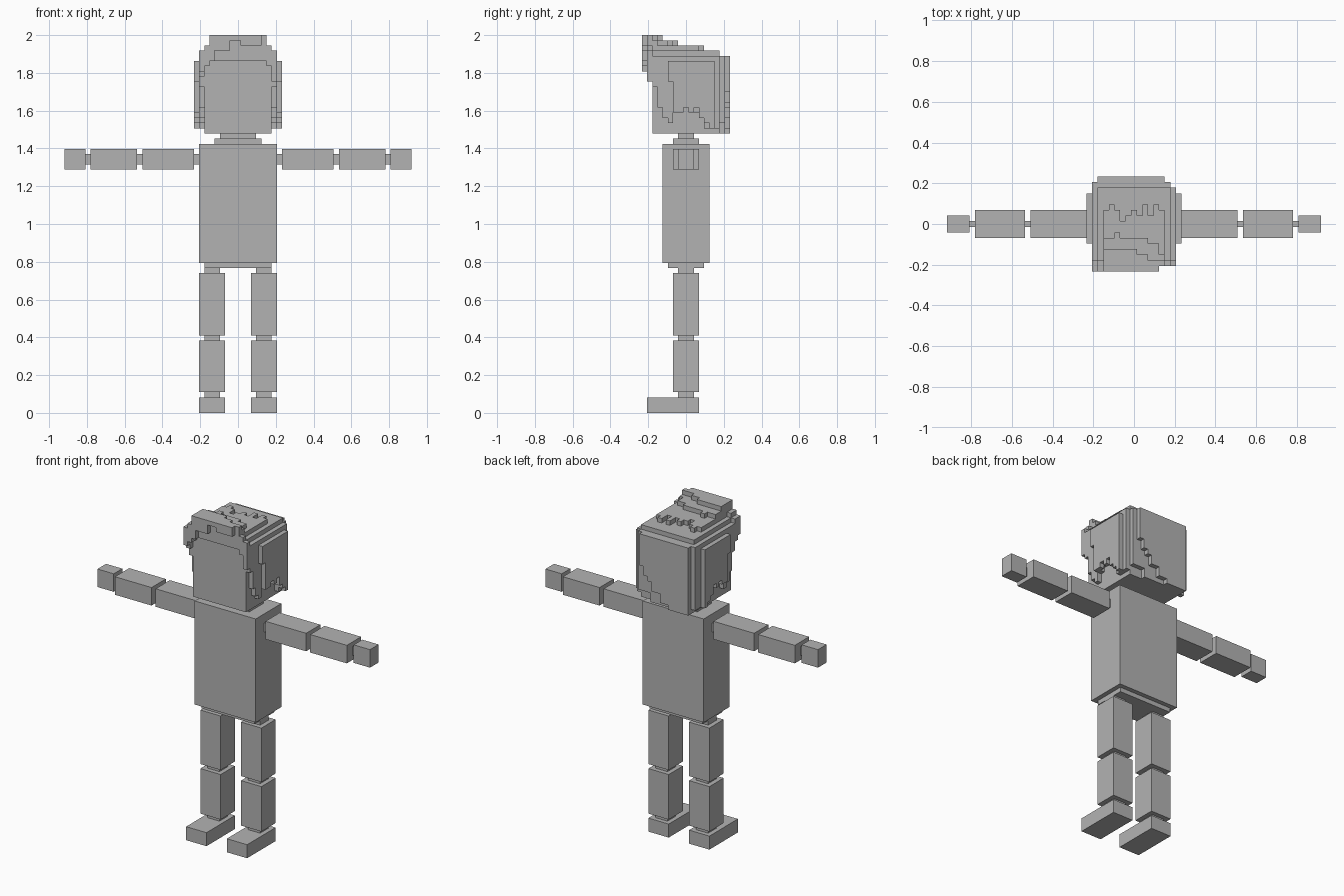
import bpy, bmesh

if "Cube" in bpy.data.objects:
    bpy.data.objects.remove(bpy.data.objects["Cube"])

U = 2 / 73  # one block cell

grey = bpy.data.materials.new("plain_grey")
grey.diffuse_color = (0.45, 0.45, 0.45, 1)
grey.use_nodes = True
grey.node_tree.nodes["Principled BSDF"].inputs["Base Color"].default_value = grey.diffuse_color


def make(name, bm):
    bmesh.ops.recalc_face_normals(bm, faces=bm.faces)
    me = bpy.data.meshes.new(name)
    bm.to_mesh(me)
    bm.free()
    me.materials.append(grey)
    ob = bpy.data.objects.new(name, me)
    bpy.context.collection.objects.link(ob)
    return ob


def slab(name, axis, a, b, columns):
    """Stepped outline, columns of (start, end, low, high), extruded along axis from a to b."""
    lower, upper = [], []
    for s, e, lo, hi in columns:
        lower += [(s, lo), (e, lo)]
        upper += [(s, hi), (e, hi)]
    outline = []
    for p in lower + upper[::-1]:
        if not outline or outline[-1] != p:
            outline.append(p)
    place = {"x": lambda p, d: (d, p[0], p[1]),
             "y": lambda p, d: (p[0], d, p[1]),
             "z": lambda p, d: (p[0], p[1], d)}[axis]
    bm = bmesh.new()
    rings = [[bm.verts.new([c * U for c in place(p, d)]) for p in outline] for d in (a, b)]
    bm.faces.new(rings[0])
    bm.faces.new(rings[1])
    n = len(outline)
    for i in range(n):
        j = (i + 1) % n
        bm.faces.new((rings[0][i], rings[0][j], rings[1][j], rings[1][i]))
    return make(name, bm)


def box(name, x, y, z):
    return slab(name, "z", z[0], z[1], [(x[0], x[1], y[0], y[1])])


def steps(edges, lows, high):
    return [(edges[i], edges[i + 1], lows[i], high) for i in range(len(lows))]


def sym(r):
    return (-r, r)


# Torso, pelvis, neck, head
box("torso", sym(7.5), sym(4.5), (29, 52))
box("pelvis", sym(6.5), sym(3.5), (28, 29))
box("neck_base", sym(4.5), sym(2.5), (52, 53))
box("neck", sym(3.5), sym(1.5), (53, 54))
box("head", sym(6.5), sym(6.5), (54, 68))

# Limbs, mirrored
for side, s in (("left", 1), ("right", -1)):
    def limb(part, x, y, z):
        box(side + "_" + part, sorted((s * x[0], s * x[1])), y, z)

    limb("shoulder", (7.5, 8.5), sym(1.5), (48, 50))
    limb("upper_arm", (8.5, 18.5), sym(2.5), (47, 51))
    limb("elbow", (18.5, 19.5), sym(0.5), (48, 50))
    limb("forearm", (19.5, 28.5), sym(2.5), (47, 51))
    limb("wrist", (28.5, 29.5), sym(0.5), (48, 50))
    limb("hand", (29.5, 33.5), sym(1.5), (47, 51))
    limb("hip", (3.5, 6.5), sym(1.5), (27, 28))
    limb("thigh", (2.5, 7.5), sym(2.5), (15, 27))
    limb("knee", (3.5, 6.5), sym(1.5), (14, 15))
    limb("shin", (2.5, 7.5), sym(2.5), (4, 14))
    limb("ankle", (3.5, 6.5), sym(1.5), (3, 4))
    limb("foot", (2.5, 7.5), (-7.5, 2.5), (0, 3))

    # Side hair with ragged lower edge
    slab(side + "_hair_inner", "x", s * 6.5, s * 7.5, steps(
        [-6.5, -5.5, -4.5, -3.5, -2.5, -1.5, 1.5, 2.5, 3.5, 6.5],
        [63, 59, 57, 56, 58, 59, 58, 57, 55], 68))
    slab(side + "_hair_outer", "x", s * 7.5, s * 8.5, steps(
        [-3.5, -2.5, -0.5, 0.5, 1.5, 2.5, 3.5, 4.5, 5.5],
        [64, 58, 59, 58, 59, 57, 56, 55], 68))

# Back hair
slab("back_hair_inner", "y", 6.5, 7.5, steps([-7.5, -6.5, 3.5, 6.5], [55, 54, 56], 69))
slab("back_hair_outer", "y", 7.5, 8.5, steps(
    [-6.5, -1.5, 0.5, 2.5, 3.5, 4.5, 5.5], [54, 55, 57, 59, 60, 62], 69))

# Stepped crown, rising to the front
box("crown_base", sym(7.5), (-6.5, 6.5), (68, 69))
box("crown_lower", sym(6.5), (-6.5, 6.5), (69, 70))
backs = [2.5, 3.5, 2.5, 0.5, 1.5, 2.5, 1.5, 3.5, 1.5, 3.5, 2.5]
slab("crown_middle", "z", 70, 71, [(i - 5.5, i - 4.5, -6.5, b) for i, b in enumerate(backs)])
backs = [-2.5, -2.5, -1.5, -2.5, -2.5, -2.5, -2.5, -2.5, -3.5, -3.5, -5.5]
slab("crown_upper", "z", 71, 72, [(i - 5.5, i - 4.5, -6.5, b) for i, b in enumerate(backs)])
slab("crown_top", "z", 72, 73, [(-5.5, 0.5, -6.5, -4.5), (0.5, 2.5, -6.5, -5.5)])

# Fringe, two layers sweeping to one side
slab("fringe_inner", "y", -7.5, -6.5, [
    (-7.5, -6.5, 65, 70), (-6.5, -5.5, 67, 71), (-5.5, 5.5, 68, 73),
    (5.5, 6.5, 67, 71), (6.5, 7.5, 64, 70)])
slab("fringe_outer", "y", -8.5, -7.5, [
    (-7.5, -6.5, 66, 70), (-6.5, -5.5, 67, 71), (-5.5, -4.5, 68, 73),
    (-4.5, -1.5, 70, 73), (-1.5, 0.5, 72, 73), (0.5, 4.5, 71, 73)])
